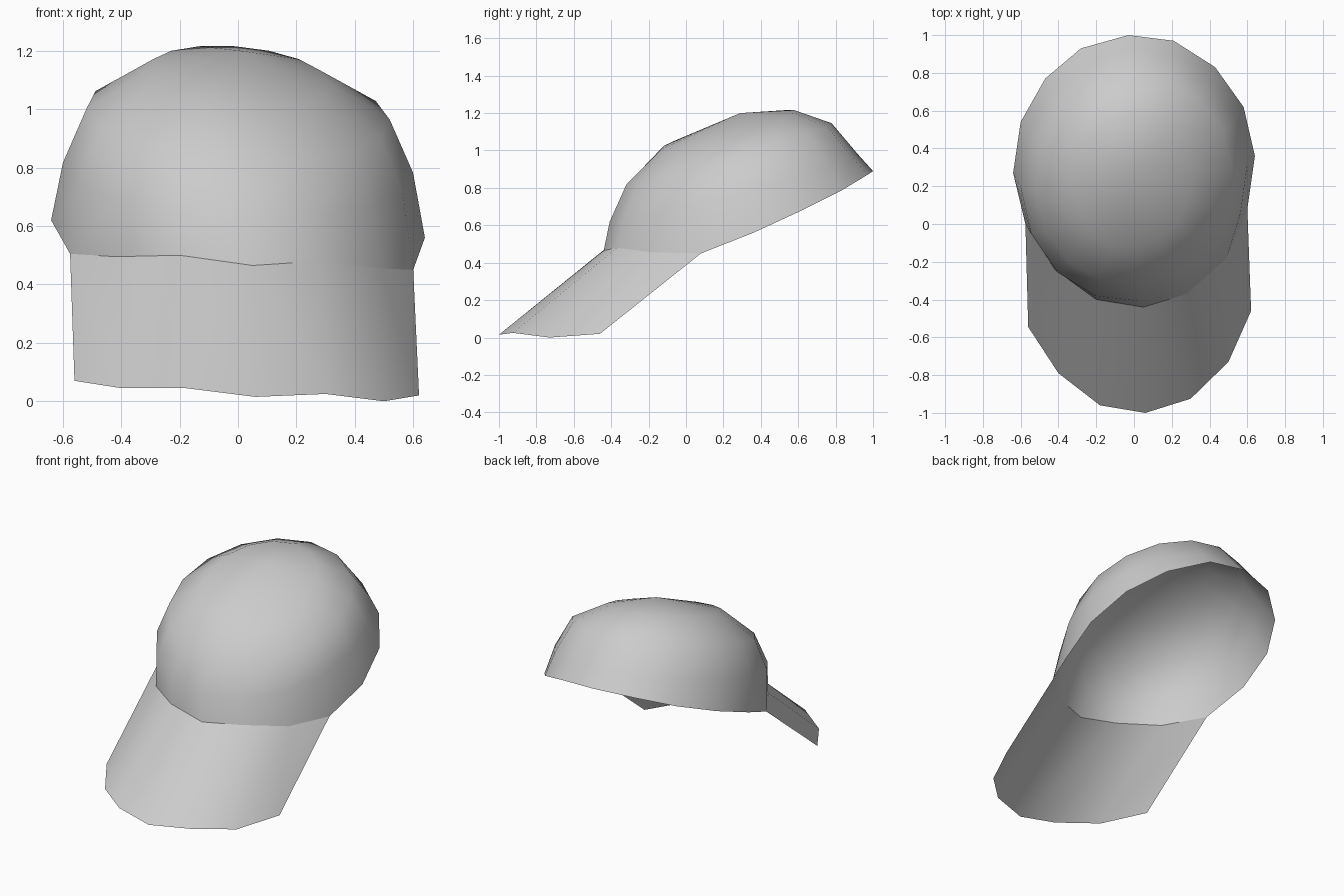
import bpy, bmesh, math
from mathutils import Vector

if "Cube" in bpy.data.objects:
    bpy.data.objects.remove(bpy.data.objects["Cube"])

# 16-sided rim of the crown, clockwise from the back
RIM = [Vector(p) for p in (
    (-.03, 1.0, .89), (.21, .97, .87), (.43, .83, .785), (.58, .62, .68),
    (.64, .36, .56), (.60, .08, .45), (.49, -.18, .455), (.28, -.37, .48),
    (.05, -.44, .465), (-.20, -.40, .50), (-.42, -.24, .495), (-.575, 0, .505),
    (-.64, .27, .62), (-.60, .54, .72), (-.47, .77, .805), (-.28, .93, .87))]
N = len(RIM)


def make_object(name, rows, closed, tip=None):
    """Skin successive rows of points with quads, with an optional tip fan."""
    bm = bmesh.new()
    vs = [[bm.verts.new(p) for p in row] for row in rows]
    n = len(rows[0])
    spans = n if closed else n - 1
    for a, b in zip(vs, vs[1:]):
        for i in range(spans):
            j = (i + 1) % n
            bm.faces.new((a[j], a[i], b[i], b[j]))
    if tip:
        top = bm.verts.new(tip)
        for i in range(n):
            bm.faces.new((vs[-1][(i + 1) % n], vs[-1][i], top))
    for f in bm.faces:
        f.smooth = True
    bm.normal_update()
    if sum(f.normal.z * f.calc_area() for f in bm.faces) < 0:
        bmesh.ops.reverse_faces(bm, faces=bm.faces[:])
    mesh = bpy.data.meshes.new(name)
    bm.to_mesh(mesh)
    bm.free()
    obj = bpy.data.objects.new(name, mesh)
    bpy.context.collection.objects.link(obj)
    return obj


def tilted_ring(front, back, half_width):
    """Ellipse through a front and back (y, z) point, rolled slightly right."""
    f, b = Vector((0, *front)), Vector((0, *back))
    centre, v = (f + b) / 2, (b - f) / 2
    u = Vector((half_width, .03, -.025))
    ring = []
    for i in range(N):
        a = math.radians(92.5) - math.tau * i / N
        ring.append(centre + u * math.cos(a) + v * math.sin(a))
    return ring


# Crown: rim, three tilted rings and a peak
rings = [RIM,
         tilted_ring((-.41, .62), (.92, .98), .60),
         tilted_ring((-.32, .82), (.78, 1.145), .52),
         tilted_ring((-.13, 1.01), (.58, 1.215), .31)]
make_object("crown", rings, True, (.01, .29, 1.2))

# Visor: front of the rim swept forward and down
tip_edge = [(.62, -.46, .02), (.50, -.73, 0), (.30, -.925, .025),
            (.06, -1.0, .015), (-.18, -.96, .045), (-.40, -.79, .045),
            (-.56, -.545, .07)]
make_object("visor", [RIM[5:12], [Vector(p) for p in tip_edge]], False)
